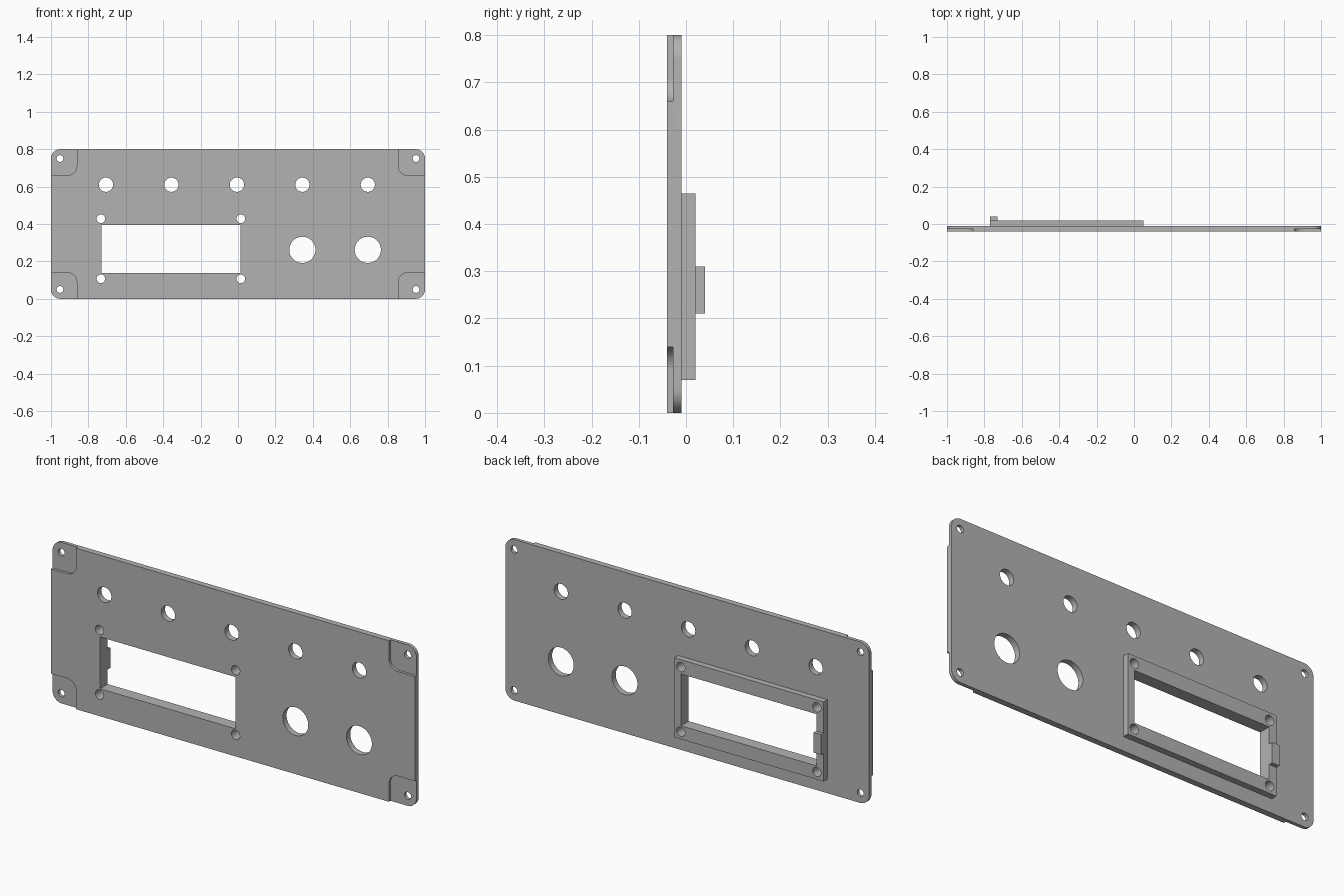
import bpy
from math import cos, sin, pi, radians

if "Cube" in bpy.data.objects:
    bpy.data.objects.remove(bpy.data.objects["Cube"])

grey = bpy.data.materials.new("panel grey")
grey.use_nodes = True
grey.diffuse_color = (0.45, 0.45, 0.45, 1)
grey.node_tree.nodes["Principled BSDF"].inputs["Base Color"].default_value = grey.diffuse_color


def prism(name, outline, y0, y1):
    """Extrude an x-z outline from y0 to y1."""
    n = len(outline)
    verts = [(x, y, z) for y in (y0, y1) for x, z in outline]
    sides = [(i, i + n, (i + 1) % n + n, (i + 1) % n) for i in range(n)]
    faces = [tuple(range(n)), tuple(reversed(range(n, 2 * n)))] + sides
    mesh = bpy.data.meshes.new(name)
    mesh.from_pydata(verts, [], faces)
    mesh.materials.append(grey)
    obj = bpy.data.objects.new(name, mesh)
    bpy.context.collection.objects.link(obj)
    return obj


def circle(x, z, r, n=48):
    return [(x + r * cos(2 * pi * i / n), z + r * sin(2 * pi * i / n)) for i in range(n)]


def rect(x0, x1, z0, z1, r=0.0, steps=12):
    """Rectangle outline, with rounded corners when r > 0."""
    if not r:
        return [(x0, z0), (x1, z0), (x1, z1), (x0, z1)]
    centres = [(x1 - r, z1 - r), (x0 + r, z1 - r), (x0 + r, z0 + r), (x1 - r, z0 + r)]
    return [(cx + r * cos(pi / 2 * (q + i / steps)), cz + r * sin(pi / 2 * (q + i / steps)))
            for q, (cx, cz) in enumerate(centres) for i in range(steps + 1)]


def select(obj):
    bpy.ops.object.select_all(action='DESELECT')
    obj.select_set(True)
    bpy.context.view_layer.objects.active = obj


def cut(obj, outline, y0=-0.2, y1=0.2):
    """Subtract an extruded outline from obj."""
    cutter = prism("cutter", outline, y0, y1)
    cutter.hide_render = True
    mod = obj.modifiers.new("cut", 'BOOLEAN')
    mod.operation, mod.solver, mod.object = 'DIFFERENCE', 'EXACT', cutter
    select(obj)
    bpy.ops.object.modifier_apply(modifier=mod.name)
    bpy.data.objects.remove(cutter)


# Main parts
panel = prism("front_panel", rect(-1, 1, 0, 0.8, 0.05), -0.04, -0.01)
frame = prism("display_frame", rect(-0.77, 0.05, 0.07, 0.465), -0.01, 0.02)
clip = prism("display_clip", rect(-0.77, -0.73, 0.21, 0.31), 0.02, 0.04)

# Recessed corner pads with their screw holes
for side in (-1, 1):
    inner = 0.862 if side < 0 else 0.857
    x0, x1 = sorted((side * inner, side * 1.2))
    for z0, z1, hole_z in ((-0.2, 0.14, 0.05), (0.66, 1.0, 0.75)):
        cut(panel, rect(x0, x1, z0, z1, 0.05), -0.1, -0.027)
        cut(panel, circle(side * 0.952, hole_z, 0.018))

# Row of indicator holes, and two large knob holes below the last two
for i in range(5):
    x = -0.706 + 0.35 * i
    cut(panel, circle(x, 0.61, 0.038))
    if i > 2:
        cut(panel, circle(x, 0.262, 0.07))

# Display window and its four screw holes go through both panel and frame
for part in (panel, frame):
    cut(part, rect(-0.73, 0.013, 0.137, 0.394))
    for x in (-0.733, 0.015):
        for z in (0.107, 0.428):
            cut(part, circle(x, z, 0.023))

for part in (panel, frame, clip):
    select(part)
    bpy.ops.object.shade_smooth_by_angle(angle=radians(30))
